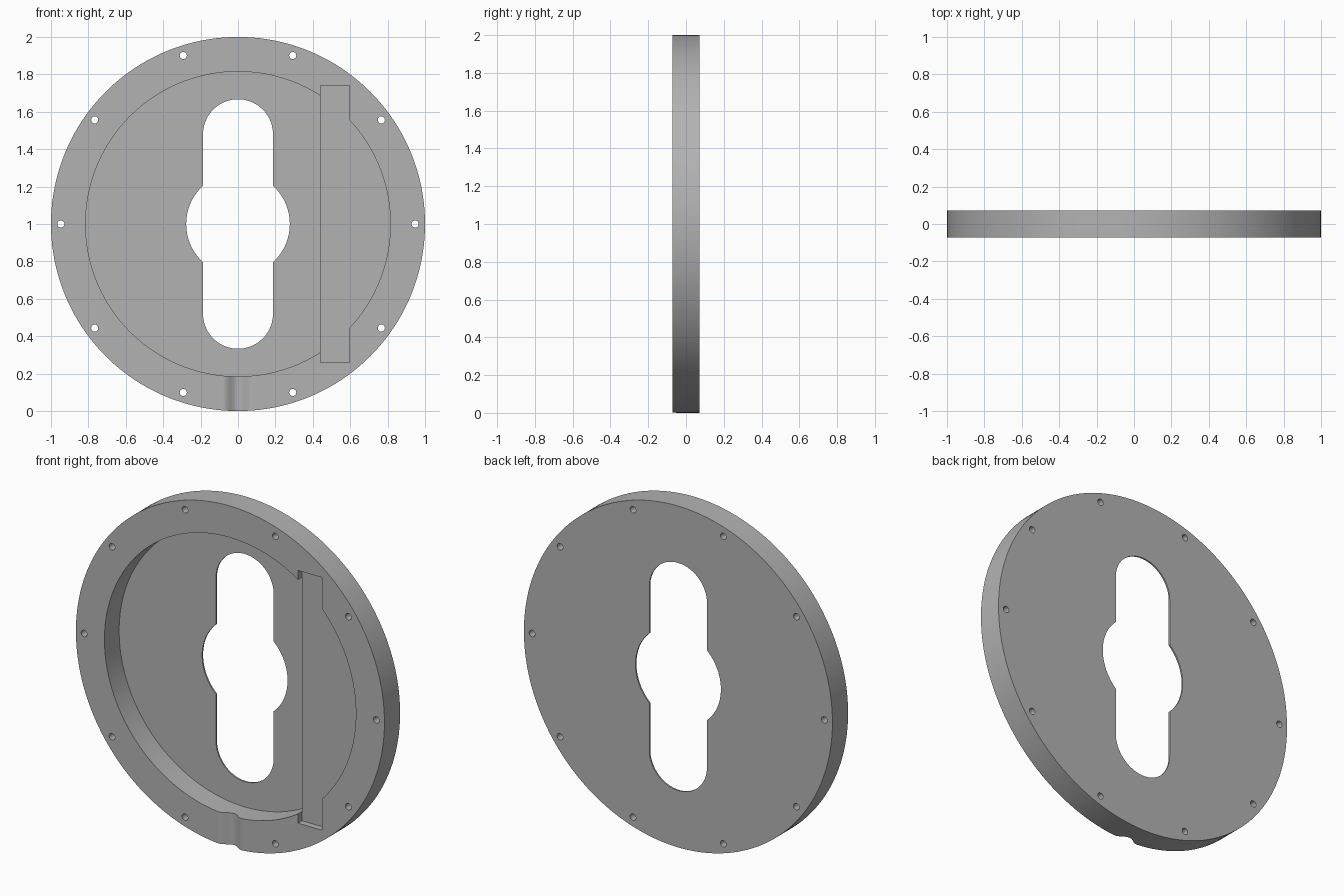
import bpy, bmesh
from math import cos, sin, pi, acos, atan2, sqrt, radians

if "Cube" in bpy.data.objects:
    bpy.data.objects.remove(bpy.data.objects["Cube"])

HALF = 0.0725            # half thickness of the disc
RECESS = 0.815           # recess radius
STEP_X = 0.44            # where the deep recess meets the shelf
SLOT_X, SLOT_Z = 0.595, 0.74
SHELF_Y = -HALF + 0.037
FLOOR_Y = HALF - 0.009


def arc(r, start, end, n, cx=0, cz=0):
    return [(cx + r * cos(start + (end - start) * i / n),
             cz + r * sin(start + (end - start) * i / n)) for i in range(n + 1)]


def prism(name, loops, lo, hi, axis="Y"):
    """Extrude closed outlines along y (outline in x, z) or z (outline in x, y)."""
    bm = bmesh.new()
    for loop in loops:
        if axis == "Y":
            verts = [bm.verts.new((a, lo, b + 1)) for a, b in loop]
            shift = (0, hi - lo, 0)
        else:
            verts = [bm.verts.new((a, b, lo)) for a, b in loop]
            shift = (0, 0, hi - lo)
        face = bm.faces.new(verts)
        new = bmesh.ops.extrude_face_region(bm, geom=[face])["geom"]
        bmesh.ops.translate(bm, vec=shift,
                            verts=[g for g in new if isinstance(g, bmesh.types.BMVert)])
    bmesh.ops.recalc_face_normals(bm, faces=bm.faces)
    mesh = bpy.data.meshes.new(name)
    bm.to_mesh(mesh)
    bm.free()
    ob = bpy.data.objects.new(name, mesh)
    bpy.context.collection.objects.link(ob)
    return ob


def cut(target, cutter):
    cutter.hide_render = True
    mod = target.modifiers.new("cut", "BOOLEAN")
    mod.operation, mod.solver, mod.object = "DIFFERENCE", "EXACT", cutter
    bpy.context.view_layer.objects.active = target
    bpy.ops.object.modifier_apply(modifier=mod.name)
    bpy.data.objects.remove(cutter)


# Round disc
disc = prism("round_cover_plate", [arc(1, 0, 2 * pi, 160)[:-1]], -HALF, HALF)

# Deep recess, ending at a straight chord
a = acos(STEP_X / RECESS)
cut(disc, prism("deep_recess", [arc(RECESS, a, 2 * pi - a, 110)], -0.2, FLOOR_Y))

# Shallow shelf with its tall rectangular slot
h = sqrt(RECESS ** 2 - STEP_X ** 2) - 0.01
b = acos(SLOT_X / RECESS)
shelf = arc(RECESS, -b, b, 40) + [
    (SLOT_X, SLOT_Z), (STEP_X, SLOT_Z), (STEP_X, h), (STEP_X - 0.04, h),
    (STEP_X - 0.04, -h), (STEP_X, -h), (STEP_X, -SLOT_Z), (SLOT_X, -SLOT_Z)]
cut(disc, prism("shelf_recess", [shelf], -0.2, SHELF_Y))

# Central opening: a tall rounded slot merged with a circle
R, W, C = 0.277, 0.187, 0.48
k = acos(W / R)
opening = (arc(R, -k, k, 24) + arc(W, 0, pi, 36, cz=C)
           + arc(R, pi - k, pi + k, 24) + arc(W, pi, 2 * pi, 36, cz=-C))
cut(disc, prism("centre_opening", [opening], -0.2, 0.2))

# Ring of ten screw holes
holes = [arc(0.019, 0, 2 * pi, 20, 0.947 * cos(i * pi / 5), 0.947 * sin(i * pi / 5))[:-1]
         for i in range(10)]
cut(disc, prism("screw_holes", holes, -0.2, 0.2))

# Soft cable groove across the bottom of the rim
GW, GD, N = 0.08, 0.036, 24
groove = [(GW * (2 * i / N - 1), -HALF + GD * (1 - cos(2 * pi * i / N)) / 2)
          for i in range(N + 1)] + [(GW, -0.2), (-GW, -0.2)]
cut(disc, prism("cable_groove", [groove], -0.05, 0.25, axis="Z"))

# Grey material
grey = bpy.data.materials.new("plain_grey")
grey.use_nodes = True
colour = (0.45, 0.45, 0.45, 1)
grey.diffuse_color = colour
grey.node_tree.nodes["Principled BSDF"].inputs["Base Color"].default_value = colour
disc.data.materials.clear()
disc.data.materials.append(grey)

# Smooth curved walls, keep the flat faces flat
bpy.ops.object.select_all(action="DESELECT")
disc.select_set(True)
bpy.context.view_layer.objects.active = disc
bpy.ops.object.shade_smooth_by_angle(angle=radians(30))
for p in disc.data.polygons:
    p.material_index = 0
    if abs(p.normal.y) > 0.999:
        p.use_smooth = False
